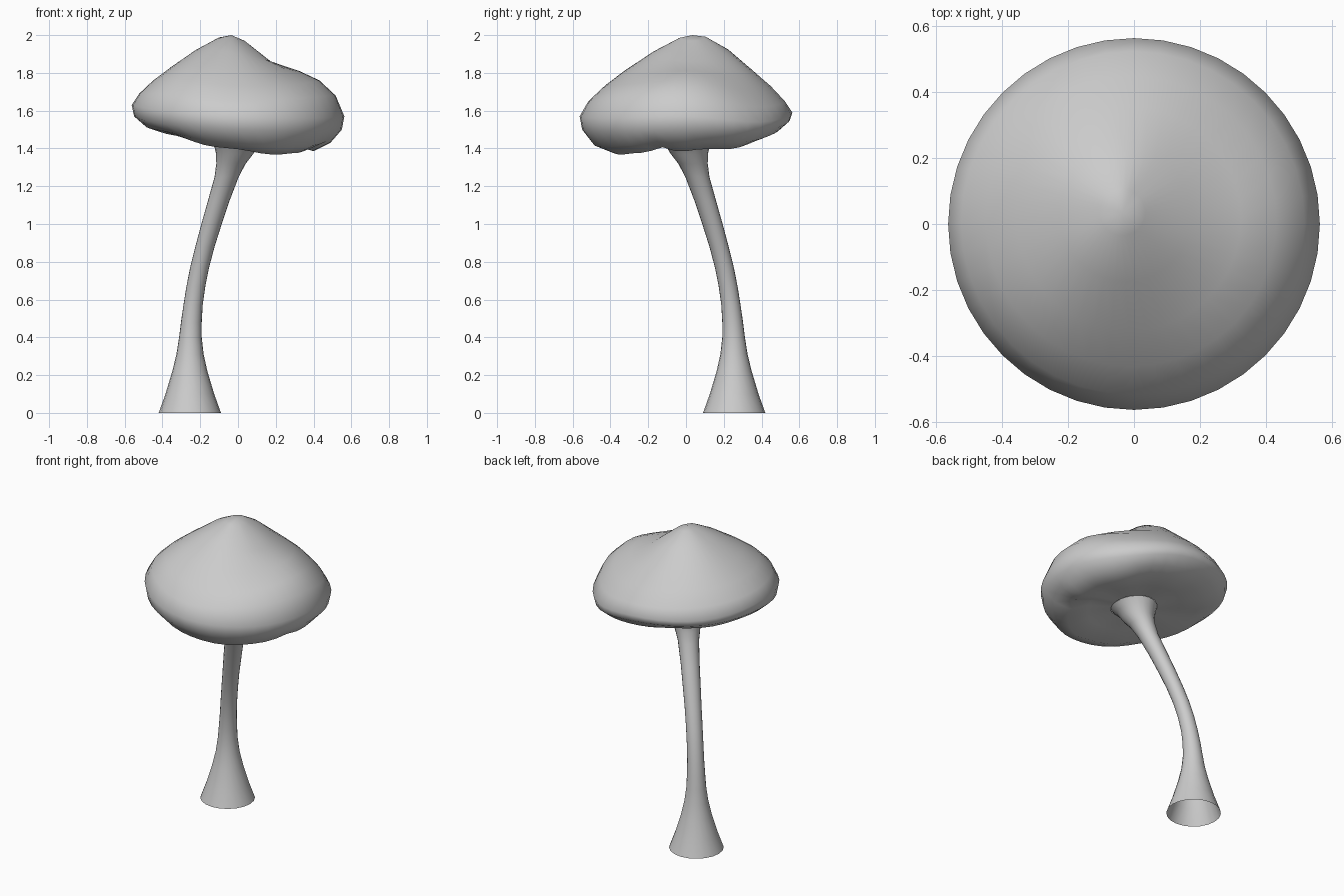
import bpy, bmesh
from math import sin, cos, pi, exp


def build(name, rings, top=None):
    """Skin a stack of closed rings, with an optional pole point at the top."""
    bm = bmesh.new()
    loops = [[bm.verts.new(p) for p in ring] for ring in rings]
    n = len(rings[0])
    for a, b in zip(loops, loops[1:]):
        for i in range(n):
            j = (i + 1) % n
            bm.faces.new((a[i], b[i], b[j], a[j]))
    if top:
        v = bm.verts.new(top)
        for i in range(n):
            bm.faces.new((v, loops[0][i], loops[0][(i + 1) % n]))
    mesh = bpy.data.meshes.new(name)
    bm.to_mesh(mesh)
    bm.free()
    for p in mesh.polygons:
        p.use_smooth = True
    obj = bpy.data.objects.new(name, mesh)
    bpy.context.collection.objects.link(obj)
    return obj


def around(values, t):
    """Periodic Catmull-Rom interpolation, t in 0..1 round the cap."""
    n = len(values)
    k = int(t * n)
    f = t * n - k
    a, b, c, d = (values[(k + o) % n] for o in (-1, 0, 1, 2))
    return b + 0.5 * f * (c - a + f * (2*a - 5*b + 4*c - d + f * (3*(b - c) + d - a)))


# Cap: ring radii from crown to underside, heights in eight directions from +x
radii = [.07, .20, .34, .44, .52, .563, .55, .49, .40, .28, .14]
heights = [
    [1.97, 1.86, 1.81, 1.76, 1.68, 1.57, 1.50, 1.43, 1.385, 1.42, 1.44],
    [1.975, 1.88, 1.79, 1.71, 1.62, 1.54, 1.49, 1.44, 1.41, 1.43, 1.45],
    [1.99, 1.92, 1.81, 1.73, 1.65, 1.59, 1.55, 1.50, 1.46, 1.46, 1.46],
    [1.99, 1.93, 1.83, 1.75, 1.67, 1.60, 1.56, 1.52, 1.48, 1.48, 1.46],
    [1.985, 1.92, 1.83, 1.76, 1.69, 1.63, 1.57, 1.52, 1.495, 1.48, 1.46],
    [1.985, 1.92, 1.84, 1.77, 1.69, 1.60, 1.53, 1.48, 1.45, 1.46, 1.45],
    [1.985, 1.91, 1.81, 1.73, 1.65, 1.57, 1.50, 1.42, 1.39, 1.43, 1.45],
    [1.975, 1.88, 1.80, 1.74, 1.67, 1.56, 1.49, 1.41, 1.37, 1.42, 1.44],
]
SEG = 40
cap_rings = []
for k, r in enumerate(radii):
    shift = 0.04 * (1 - r / 0.563) if k < 6 else 0
    wave = {7: 0.5, 8: 1, 9: 0.6}.get(k, 0)      # lobes along the lower lip
    ring = []
    for i in range(SEG):
        a = 2 * pi * i / SEG
        off = (a + 0.32 + pi) % (2 * pi) - pi
        lobe = 0.006 * sin(7 * a) + 0.035 * exp(-(off / 0.16) ** 2)
        z = around([h[k] for h in heights], i / SEG) + wave * lobe
        ring.append((r * cos(a) - shift, r * sin(a) + shift, z))
    cap_rings.append(ring)
build("mushroom_cap", cap_rings, top=(-.035, .035, 2.0))

# Stem: (height, diagonal offset, radius), flaring into the cap, open at the foot
stem = [(1.41, .01, .115), (1.37, .018, .098), (1.32, .037, .078), (1.25, .06, .064),
        (1.12, .103, .057), (1.0, .14, .054), (.88, .175, .051), (.77, .203, .05),
        (.67, .223, .05), (.57, .238, .051), (.48, .247, .055), (.40, .252, .06),
        (.31, .254, .072), (.22, .255, .093), (.10, .255, .129), (0, .255, .165)]
SIDES = SEG // 2
stem_rings = [[(-c + r * cos(2 * pi * i / SIDES), c + r * sin(2 * pi * i / SIDES), z)
               for i in range(SIDES)] for z, c, r in stem]
build("mushroom_stem", [cap_rings[-1][::2]] + stem_rings)
